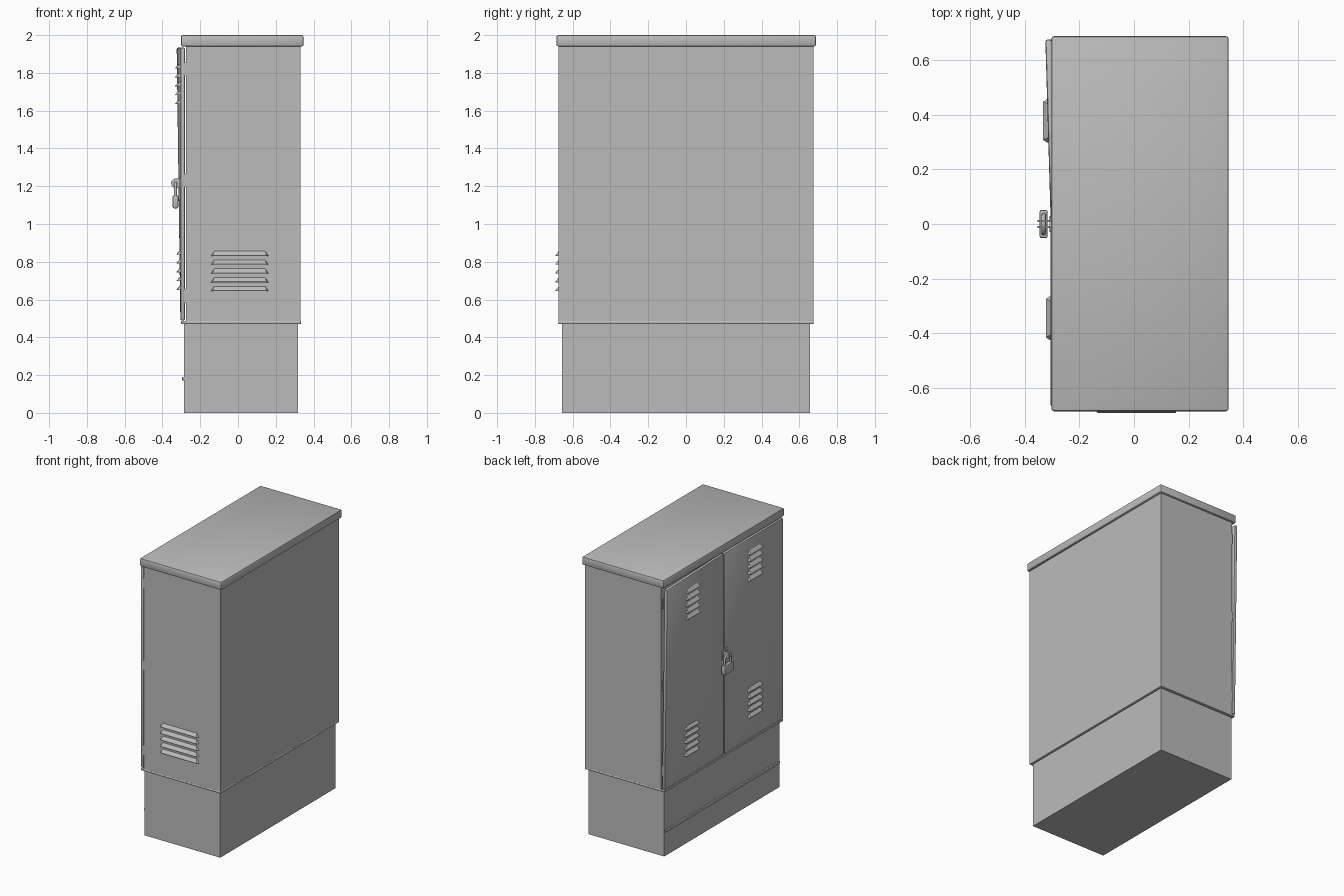
import bpy, bmesh, math
from mathutils import Vector, Matrix

cube = bpy.data.objects.get("Cube")
if cube:
    bpy.data.objects.remove(cube, do_unlink=True)

grey = bpy.data.materials.new("cabinet grey")
grey.use_nodes = True
colour = (0.5, 0.5, 0.5, 1)
grey.diffuse_color = colour
grey.node_tree.nodes["Principled BSDF"].inputs["Base Color"].default_value = colour


def add_object(name, bm):
    mesh = bpy.data.meshes.new(name)
    bm.to_mesh(mesh)
    bm.free()
    mesh.materials.append(grey)
    obj = bpy.data.objects.new(name, mesh)
    bpy.context.collection.objects.link(obj)
    return obj


def box(name, x, y, z, bevel=0, segments=2):
    """Box from (min, max) ranges, with optional rounded edges."""
    bm = bmesh.new()
    bmesh.ops.create_cube(bm, size=1)
    for v in bm.verts:
        v.co = Vector(r[0] if c < 0 else r[1] for c, r in zip(v.co, (x, y, z)))
    if bevel:
        bmesh.ops.bevel(bm, geom=bm.edges[:], offset=bevel, segments=segments,
                        profile=0.5, affect='EDGES')
    return add_object(name, bm)


# Right-hand leaf is slightly twisted, pulled out at its top outer corner
def door_offset(y, z):
    return -0.02 * max(0, y / 0.68) * max(0, (z - 0.48) / 1.45)


def louvres(name, width, pitch, count, matrix):
    """Stack of sloped hoods on a wall; local -y points outward."""
    bm = bmesh.new()
    half, height, depth, taper = width / 2, 0.03, 0.018, 0.02
    for i in range(count):
        z = i * pitch
        verts = []
        for s in (-1, 1):
            for p in ((s * half, 0.004, z), (s * half, -0.004, z),
                      (s * (half - taper / 2), -depth, z),
                      (s * (half - taper / 2), -depth, z + 0.003),
                      (s * (half - taper), 0.004, z + height)):
                verts.append(bm.verts.new(p))
        bmesh.ops.convex_hull(bm, input=verts)
    bm.transform(matrix)
    return add_object(name, bm)


# Cabinet shell
box("plinth", (-0.286, 0.318), (-0.656, 0.656), (0, 0.48))
box("plinth_rail", (-0.296, -0.28), (-0.65, 0.65), (0.172, 0.19), 0.004)
box("cabinet_body", (-0.275, 0.332), (-0.674, 0.674), (0.478, 1.95))
box("bottom_lip", (-0.302, 0.334), (-0.676, 0.676), (0.47, 0.487), 0.006)
box("lid", (-0.303, 0.347), (-0.686, 0.688), (1.94, 2.0), 0.01)

# Pair of doors
for name, y in (("left_door", (-0.672, -0.002)), ("right_door", (0.002, 0.676))):
    door = box(name, (-0.305, -0.28), y, (0.489, 1.934), 0.009)
    for v in door.data.vertices:
        v.co.x += door_offset(v.co.y, v.co.z)

# Hinges in the gap behind the outer door edges
for side, y in (("left", -0.664), ("right", 0.664)):
    for i, z in enumerate((0.62, 1.23, 1.82)):
        box(f"{side}_hinge_{i}", (-0.285, -0.27), (y - 0.008, y + 0.008),
            (z - 0.035, z + 0.035))

# Vent hoods: one wide stack on the end wall, two stacks on each door
louvres("end_vents", 0.305, 0.0465, 5, Matrix.Translation((0.009, -0.674, 0.645)))
turn = Matrix.Rotation(-math.pi / 2, 4, 'Z')
for side, y in (("left", -0.345), ("right", 0.378)):
    for level, z in (("lower", 0.65), ("upper", 1.635)):
        place = Matrix.Translation((-0.305 + door_offset(y, z + 0.1), y, z))
        louvres(f"{side}_{level}_vents", 0.16, 0.047, 5, place @ turn)

# Hasp: two rounded tabs projecting from the door seam
for side, y in (("left", -0.011), ("right", 0.011)):
    bm = bmesh.new()
    bmesh.ops.create_cone(bm, cap_ends=True, segments=20, radius1=0.026,
                          radius2=0.026, depth=0.008)
    bm.transform(Matrix.Translation((-0.328, y, 1.215))
                 @ Matrix.Rotation(math.pi / 2, 4, 'X'))
    add_object(f"{side}_hasp_tab", bm)
    box(f"{side}_hasp_foot", (-0.328, -0.3), (y - 0.004, y + 0.004), (1.19, 1.24))
box("hasp_plate", (-0.31, -0.3), (-0.03, 0.03), (1.18, 1.25), 0.003)

# Padlock
box("padlock_body", (-0.346, -0.316), (-0.052, 0.052), (1.083, 1.152), 0.008)
curve = bpy.data.curves.new("padlock_shackle", 'CURVE')
curve.dimensions = '3D'
curve.bevel_depth = 0.008
curve.bevel_resolution = 2
curve.use_fill_caps = True
arc = [(0.034 * math.cos(a), 1.185 + 0.034 * math.sin(a))
       for a in (math.pi * i / 10 for i in range(11))]
path = [(0.034, 1.14)] + arc + [(-0.034, 1.14)]
spline = curve.splines.new('POLY')
spline.points.add(len(path) - 1)
for point, (y, z) in zip(spline.points, path):
    point.co = (-0.331, y, z, 1)
curve.materials.append(grey)
bpy.context.collection.objects.link(bpy.data.objects.new("padlock_shackle", curve))

# Smooth the small rounded edges, keep the panels crisp
bpy.ops.object.select_all(action='DESELECT')
for obj in bpy.context.scene.objects:
    if obj.type == 'MESH' and ("door" in obj.name or "lid" in obj.name
                               or "hasp" in obj.name or "body" in obj.name):
        obj.select_set(True)
        bpy.context.view_layer.objects.active = obj
bpy.ops.object.shade_smooth_by_angle(angle=math.radians(30))
